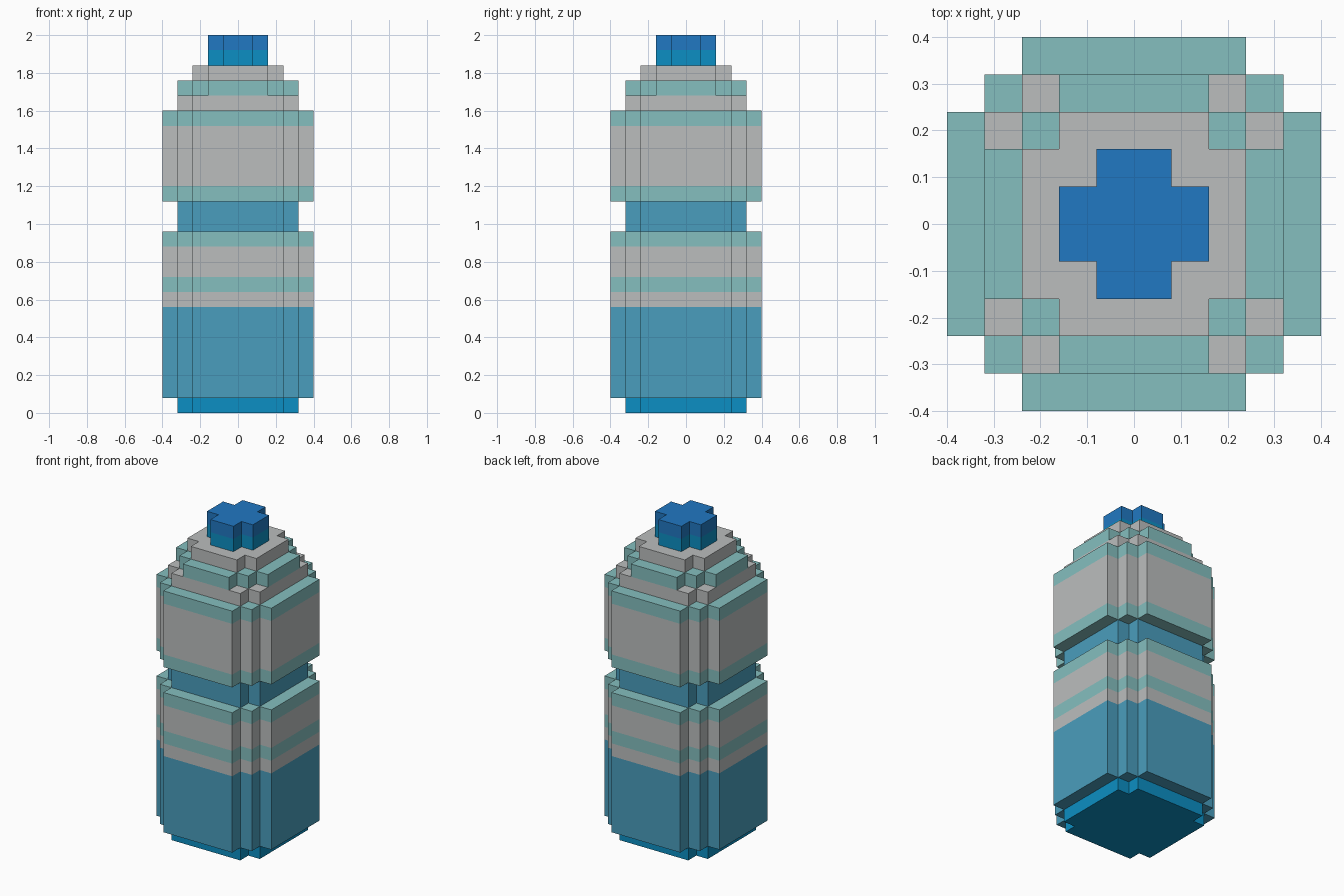
import bpy, bmesh
from mathutils import Vector

cube = bpy.data.objects.get("Cube")
if cube:
    bpy.data.objects.remove(cube)

U = 0.08  # size of one block


def material(name, hex_code):
    srgb = [int(hex_code[i:i + 2], 16) / 255 for i in (0, 2, 4)]
    rgba = [c / 12.92 if c < 0.04 else ((c + 0.055) / 1.055) ** 2.4 for c in srgb] + [1]
    m = bpy.data.materials.new(name)
    m.use_nodes = True
    m.diffuse_color = rgba
    m.node_tree.nodes["Principled BSDF"].inputs["Base Color"].default_value = rgba
    return m


MATS = {
    "grey": material("light grey", "BBBEBE"),
    "teal": material("pale teal", "85BFBF"),
    "water": material("water blue", "4A9EBD"),
    "cyan": material("bright cyan blue", "0C8FC3"),
    "blue": material("cap blue", "2178C2"),
}

# Cross-sections: half extents of overlapping rectangles, in blocks
WIDE = [(5, 3), (4, 4)]
NARROW = [(4, 3)]
ROUNDED = [(4, 2), (3, 3)]
SMALL = [(3, 2)]
CROSS = [(2, 1)]

# Parts from bottom to top: name, bands of (cross-section, colour, height in blocks)
PARTS = [
    ("base", [(NARROW, "cyan", 1)]),
    ("lower_body", [(WIDE, "water", 6), (WIDE, "grey", 1), (WIDE, "teal", 1),
                    (WIDE, "grey", 2), (WIDE, "teal", 1)]),
    ("grip", [(NARROW, "water", 2)]),
    ("upper_body", [(WIDE, "teal", 1), (WIDE, "grey", 4), (WIDE, "teal", 1)]),
    ("shoulder", [(NARROW, "grey", 1), (ROUNDED, "teal", 1), (SMALL, "grey", 1)]),
    ("neck", [(CROSS, "cyan", 1)]),
    ("cap", [(CROSS, "blue", 1)]),
]
LAYERS = [(shape, colour) for _, bands in PARTS
          for shape, colour, height in bands for _ in range(height)]


def filled(x, y, z):
    if not 0 <= z < len(LAYERS):
        return False
    x, y = abs(x + 0.5), abs(y + 0.5)
    return any((x < a and y < b) or (x < b and y < a) for a, b in LAYERS[z][0])


def add_side(bm, cell, axis, sign, slot):
    """Add one outward-facing block side."""
    normal, u, v = Vector(), Vector(), Vector()
    normal[axis] = sign
    u[(axis + 1) % 3] = 0.5
    v[(axis + 2) % 3] = 0.5 * sign
    mid = Vector(cell) + Vector((0.5, 0.5, 0.5)) + normal / 2
    corners = (mid - u - v, mid + u - v, mid + u + v, mid - u + v)
    face = bm.faces.new([bm.verts.new(c * U) for c in corners])
    face.material_index = slot


def build_part(name, bottom, top):
    bm = bmesh.new()
    colours = list(dict.fromkeys(colour for _, colour in LAYERS[bottom:top]))
    for z in range(bottom, top):
        slot = colours.index(LAYERS[z][1])
        for x in range(-5, 5):
            for y in range(-5, 5):
                if not filled(x, y, z):
                    continue
                for axis in range(3):
                    for sign in (-1, 1):
                        beside = [x, y, z]
                        beside[axis] += sign
                        if not filled(*beside):
                            add_side(bm, (x, y, z), axis, sign, slot)
    # Weld the blocks and merge flat areas of one colour
    bmesh.ops.remove_doubles(bm, verts=bm.verts, dist=U / 100)
    bmesh.ops.dissolve_limit(bm, angle_limit=0.01, verts=bm.verts, edges=bm.edges,
                             delimit={'MATERIAL'})
    mesh = bpy.data.meshes.new(name)
    bm.to_mesh(mesh)
    bm.free()
    for colour in colours:
        mesh.materials.append(MATS[colour])
    bpy.context.collection.objects.link(bpy.data.objects.new(name, mesh))


level = 0
for part, bands in PARTS:
    height = sum(band[2] for band in bands)
    build_part(part, level, level + height)
    level += height
